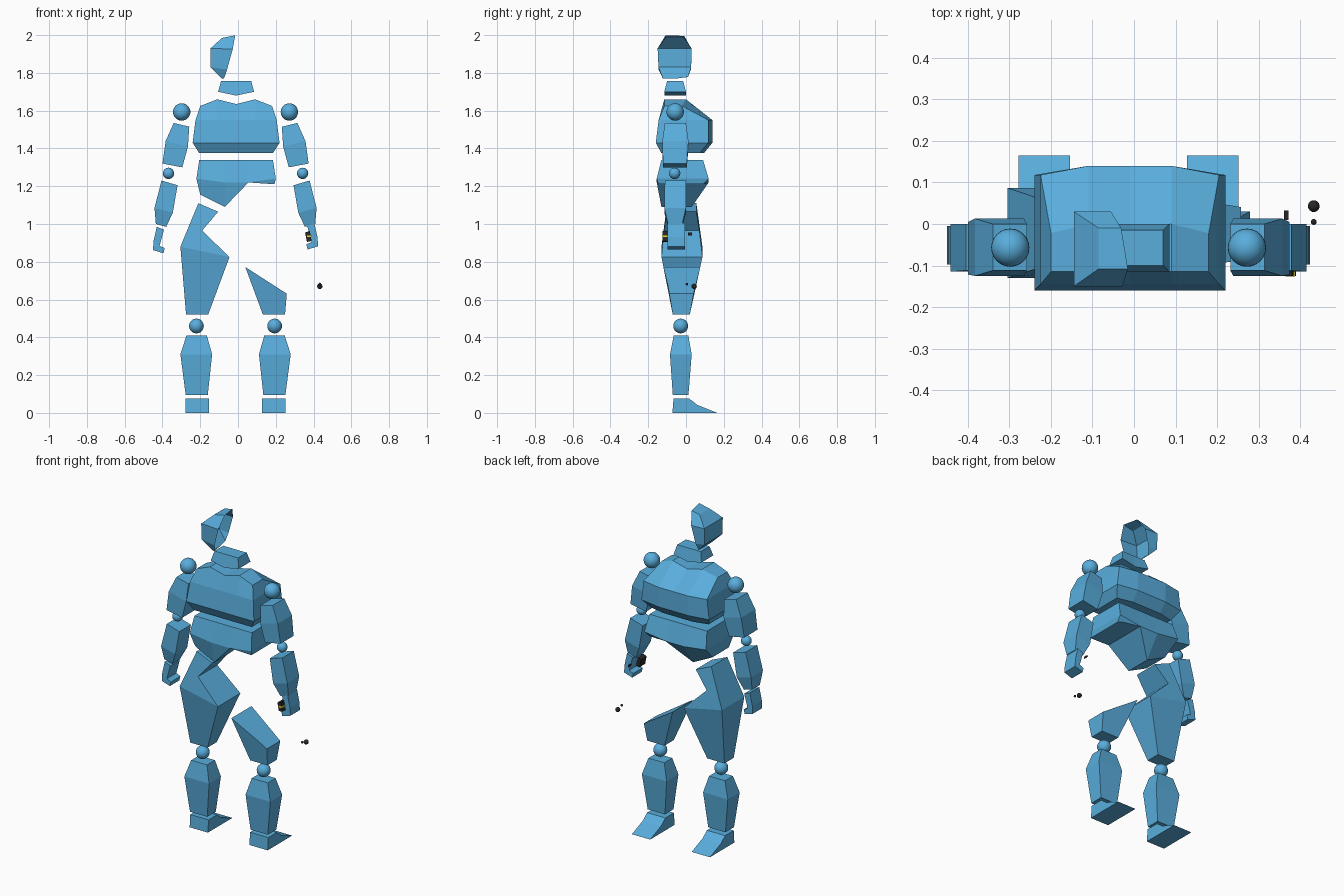
import bpy, bmesh
from mathutils import Vector

if "Cube" in bpy.data.objects:
    bpy.data.objects.remove(bpy.data.objects["Cube"])

CX = -0.013  # symmetry plane of the figure


def material(name, rgb):
    m = bpy.data.materials.new(name)
    m.diffuse_color = (*rgb, 1)
    m.use_nodes = True
    m.node_tree.nodes["Principled BSDF"].inputs["Base Color"].default_value = m.diffuse_color
    return m


BLUE = material("blue", (0.10, 0.42, 0.72))
DARK = material("dark", (0.02, 0.02, 0.02))
YELLOW = material("yellow", (0.9, 0.75, 0.05))


def finish(name, bm, mat=BLUE):
    bmesh.ops.recalc_face_normals(bm, faces=bm.faces)
    me = bpy.data.meshes.new(name)
    bm.to_mesh(me)
    bm.free()
    me.materials.append(mat)
    ob = bpy.data.objects.new(name, me)
    bpy.context.collection.objects.link(ob)
    return ob


def mx(x, side):
    return x if side < 0 else 2 * CX - x


def loft(name, rings, side=-1, bow=0):
    """Rings are ([(x, z) columns], y_back, y_front), joined in order."""
    bm = bmesh.new()
    loops = []
    for cols, y0, y1 in rings:
        n = len(cols)
        a = [bm.verts.new((mx(x, side), y0, z)) for x, z in cols]
        b = [bm.verts.new((mx(x, side), y1 - (bow if i in (0, n - 1) else 0), z))
             for i, (x, z) in enumerate(cols)]
        loops.append(a + b[::-1])
    for p, q in zip(loops, loops[1:]):
        k = len(p)
        for i in range(k):
            bm.faces.new((p[i], p[(i + 1) % k], q[(i + 1) % k], q[i]))
    for l in (loops[0], loops[-1]):
        k = len(l)
        for i in range(k // 2 - 1):
            bm.faces.new((l[i], l[i + 1], l[k - 2 - i], l[k - 1 - i]))
    return finish(name, bm)


def prism(name, pts, lo, hi, axis="y", mat=BLUE):
    bm = bmesh.new()
    mk = (lambda u, z, d: (u, d, z)) if axis == "y" else (lambda u, z, d: (d, u, z))
    a = [bm.verts.new(mk(u, z, lo)) for u, z in pts]
    b = [bm.verts.new(mk(u, z, hi)) for u, z in pts]
    bm.faces.new(a)
    bm.faces.new(b[::-1])
    for i in range(len(a)):
        j = (i + 1) % len(a)
        bm.faces.new((a[i], a[j], b[j], b[i]))
    return finish(name, bm, mat)


def ball(name, x, y, z, r, mat=BLUE):
    bm = bmesh.new()
    bmesh.ops.create_uvsphere(bm, u_segments=24, v_segments=14, radius=r)
    bmesh.ops.translate(bm, verts=bm.verts, vec=(x, y, z))
    ob = finish(name, bm, mat)
    for p in ob.data.polygons:
        p.use_smooth = True
    return ob


def carve(ob, tri):
    """Remove a wedge running through the part along y."""
    cutter = prism("cutter", tri, -0.5, 0.5)
    cutter.hide_render = True
    mod = ob.modifiers.new("carve", "BOOLEAN")
    mod.operation, mod.solver, mod.object = "DIFFERENCE", "EXACT", cutter
    bpy.context.view_layer.objects.active = ob
    bpy.ops.object.modifier_apply(modifier=mod.name)
    bpy.data.objects.remove(cutter)


def cols(w, zs, inner=0.1, c=-0.01):
    xs = (-w, -inner, 0, inner, w)
    return [(c + x, z) for x, z in zip(xs, zs)]


# Chest
loft("chest", [
    (cols(0.195, [1.375] * 5), -0.13, 0.095),
    (cols(0.23, [1.43] * 5), -0.16, 0.14),
    (cols(0.215, [1.55] * 5), -0.145, 0.14),
    (cols(0.19, [1.625, 1.66, 1.635, 1.66, 1.625]), -0.115, 0.0)], bow=0.022)

# Abdomen with its lower corner missing
abdomen = loft("abdomen", [
    (cols(0.195, [1.34] * 5, 0.06), -0.13, 0.09),
    (cols(0.21, [1.24, 1.22, 1.22, 1.22, 1.24], 0.06), -0.155, 0.12),
    (cols(0.19, [1.155, 1.09, 1.09, 1.09, 1.155], 0.06), -0.13, 0.03)])
carve(abdomen, [(0.055, 1.22), (-0.32, 0.83), (0.49, 1.19)])

# Neck
loft("neck", [
    ([(-0.105, 1.70), (-0.01, 1.68), (0.085, 1.70)], -0.115, 0.0),
    ([(-0.09, 1.757), (-0.01, 1.757), (0.07, 1.757)], -0.1, -0.015)])

# Head, sliced open by a slanted plane
head = loft("head", [
    ([(-0.085, 1.77), (-0.01, 1.763), (0.065, 1.77)], -0.122, 0.008),
    ([(-0.145, 1.83), (-0.01, 1.81), (0.12, 1.83)], -0.145, 0.027),
    ([(-0.145, 1.93), (-0.01, 1.925), (0.12, 1.93)], -0.15, 0.03),
    ([(-0.085, 1.985), (-0.01, 2.0), (0.06, 1.985)], -0.108, -0.01)])
bm = bmesh.new()
bm.from_mesh(head.data)
bmesh.ops.bisect_plane(bm, geom=bm.verts[:] + bm.edges[:] + bm.faces[:],
                       plane_co=(-0.03, -0.147, 1.92),
                       plane_no=Vector((1, 0.155, -0.27)).normalized(), clear_outer=True)
bm.to_mesh(head.data)
bm.free()

for side, tag in ((-1, "left"), (1, "right")):
    # Joints
    ball(f"shoulder_{tag}", mx(-0.298, side), -0.057, 1.593, 0.046)
    ball(f"elbow_{tag}", mx(-0.368, side), -0.06, 1.268, 0.03)
    ball(f"knee_{tag}", mx(-0.22, side), -0.028, 0.46, 0.039)
    # Arm
    loft(f"upper_arm_{tag}", [
        ([(-0.34, 1.535), (-0.258, 1.515)], -0.112, 0.0),
        ([(-0.383, 1.44), (-0.265, 1.41)], -0.125, 0.013),
        ([(-0.4, 1.32), (-0.295, 1.30)], -0.122, 0.005)], side)
    loft(f"forearm_{tag}", [
        ([(-0.405, 1.23), (-0.32, 1.205)], -0.112, 0.0),
        ([(-0.442, 1.085), (-0.345, 1.06)], -0.115, 0.0),
        ([(-0.435, 1.0), (-0.38, 0.985)], -0.095, -0.02)], side)
    # Hand with curled fingers
    lift = 0.0 if side < 0 else 0.02
    prism(f"hand_{tag}", [(mx(x, side), z + lift) for x, z in (
        (-0.43, 0.985), (-0.392, 0.97), (-0.415, 0.885), (-0.388, 0.872),
        (-0.395, 0.845), (-0.45, 0.862), (-0.447, 0.91))], -0.097, -0.005)
    # Thigh with a broken section
    thigh = loft(f"thigh_{tag}", [
        ([(-0.21, 1.11), (-0.07, 1.05)], -0.1, 0.055),
        ([(-0.305, 0.88), (-0.045, 0.825)], -0.13, 0.087),
        ([(-0.275, 0.52), (-0.158, 0.52)], -0.07, 0.02)], side)
    carve(thigh, [(-0.19, 0.965), (0.065, 1.265), (0.245, 0.545)] if side < 0
          else [(-0.16, 0.9), (0.47, 0.495), (0.5, 2.0)])
    # Lower leg
    loft(f"shin_{tag}", [
        ([(-0.273, 0.41), (-0.165, 0.41)], -0.065, 0.012),
        ([(-0.305, 0.31), (-0.137, 0.31)], -0.085, 0.03),
        ([(-0.277, 0.095), (-0.16, 0.095)], -0.07, 0.013)], side)
    foot_x = sorted((mx(-0.278, side), mx(-0.154, side)))
    prism(f"foot_{tag}", [(-0.072, 0), (0.165, 0), (0.06, 0.042), (0.017, 0.076),
                          (-0.066, 0.076)], *foot_x, axis="x")

# Small tool held in the hand and loose bits below it
prism("tool_grip", [(0.355, 0.955), (0.38, 0.963), (0.39, 0.91), (0.365, 0.905)],
      -0.125, -0.07, mat=DARK)
prism("tool_stripe", [(0.365, 0.94), (0.388, 0.94), (0.388, 0.93), (0.365, 0.93)],
      -0.127, -0.08, mat=YELLOW)
prism("tool_tip", [(0.361, 0.955), (0.372, 0.955), (0.372, 0.94)], 0.01, 0.033, mat=DARK)
ball("loose_bit_large", 0.433, 0.043, 0.67, 0.014, DARK)
ball("loose_bit_small", 0.433, 0.005, 0.682, 0.007, DARK)
